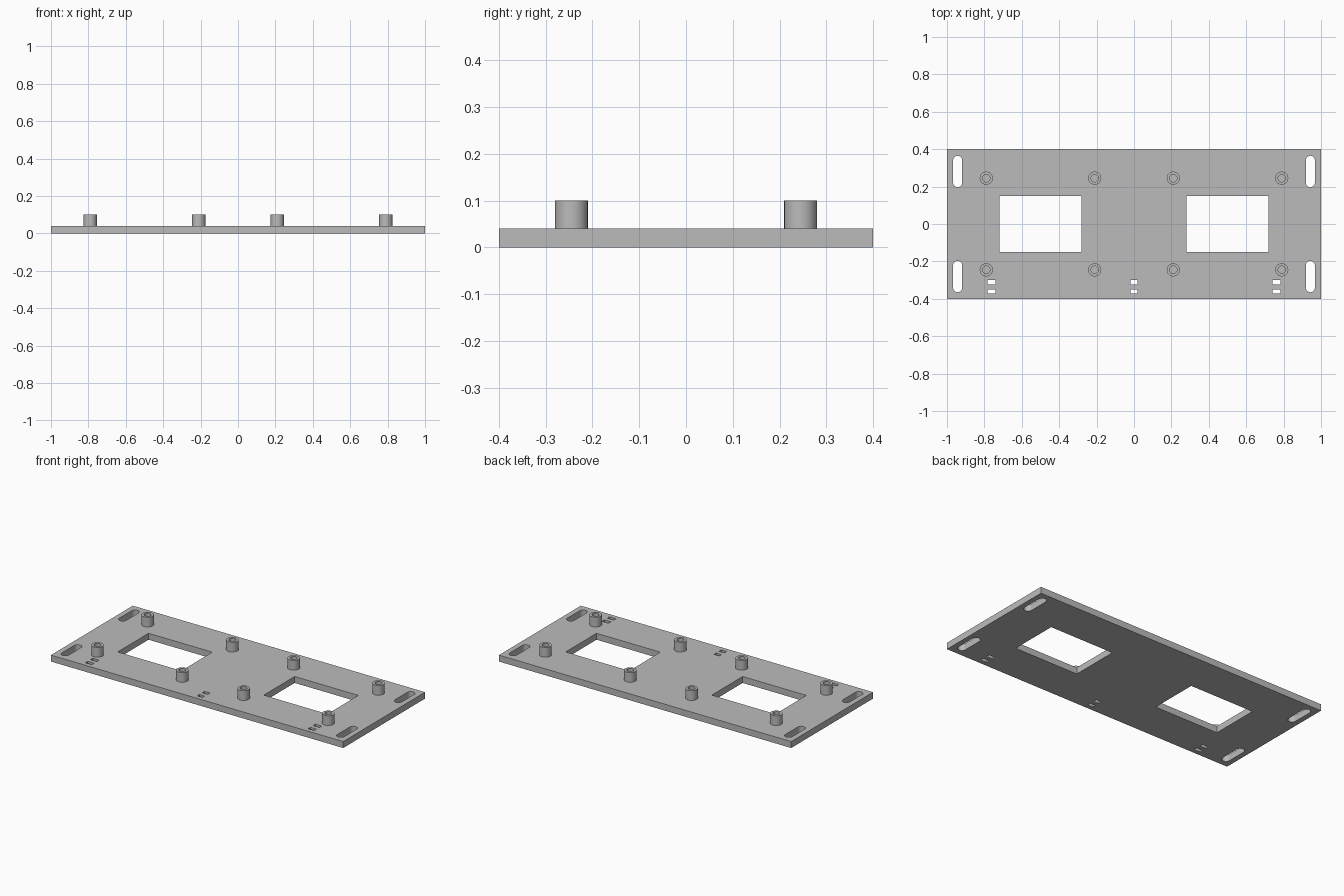
import bpy, bmesh, math
from mathutils import Matrix, Vector

if "Cube" in bpy.data.objects:
    bpy.data.objects.remove(bpy.data.objects["Cube"], do_unlink=True)

THICK, TOP = 0.04, 0.10

grey = bpy.data.materials.new("light grey")
grey.use_nodes = True
colour = (0.50, 0.50, 0.50, 1)
grey.diffuse_color = colour
grey.node_tree.nodes["Principled BSDF"].inputs["Base Color"].default_value = colour


def make_object(name, bm):
    bmesh.ops.recalc_face_normals(bm, faces=bm.faces)
    mesh = bpy.data.meshes.new(name)
    bm.to_mesh(mesh)
    bm.free()
    mesh.materials.append(grey)
    obj = bpy.data.objects.new(name, mesh)
    bpy.context.collection.objects.link(obj)
    return obj


def prism(bm, outline, z0, z1):
    face = bm.faces.new([bm.verts.new((x, y, z0)) for x, y in outline])
    up = bmesh.ops.extrude_face_region(bm, geom=[face])["geom"]
    bmesh.ops.translate(bm, vec=(0, 0, z1 - z0),
                        verts=[v for v in up if isinstance(v, bmesh.types.BMVert)])


def rect(cx, cy, w, d):
    return [(cx + sx * w / 2, cy + sy * d / 2)
            for sx, sy in ((-1, -1), (1, -1), (1, 1), (-1, 1))]


def slot(cx, cy, r, length, n=12):
    # Rounded slot running along y
    half = length / 2 - r
    return [(cx + r * math.cos(a + i * math.pi / n),
             cy + side * half + r * math.sin(a + i * math.pi / n))
            for side, a in ((1, 0), (-1, math.pi)) for i in range(n + 1)]


# Base plate
bm = bmesh.new()
prism(bm, rect(0, 0, 2, 0.8), 0, THICK)
plate = make_object("base_plate", bm)

# Openings: windows, corner mounting slots and paired cable tie holes
holes = [rect(s * 0.5, 0, 0.436, 0.302) for s in (-1, 1)]
holes += [slot(sx * 0.943, sy * 0.281, 0.024, 0.168) for sx in (-1, 1) for sy in (-1, 1)]
holes += [rect(x, y, w, 0.023) for x, w in ((-0.762, 0.044), (0, 0.036), (0.762, 0.044))
          for y in (-0.311, -0.361)]
bm = bmesh.new()
for outline in holes:
    prism(bm, outline, -0.05, THICK + 0.05)
cutter = make_object("opening_cutter", bm)
cutter.hide_render = True

cut = plate.modifiers.new("openings", "BOOLEAN")
cut.operation, cut.solver, cut.object = "DIFFERENCE", "EXACT", cutter
bpy.context.view_layer.objects.active = plate
bpy.ops.object.modifier_apply(modifier=cut.name)
bpy.data.objects.remove(cutter, do_unlink=True)

# Hollow standoffs, turned from one profile
bm = bmesh.new()
outer, bore = 0.035, 0.02
profile = [(0, THICK), (bore, THICK), (bore, TOP), (outer, TOP), (outer, THICK)]
verts = [bm.verts.new((r, 0, z)) for r, z in profile]
edges = [bm.edges.new(pair) for pair in zip(verts, verts[1:])]
bmesh.ops.spin(bm, geom=verts + edges, cent=(0, 0, 0), axis=(0, 0, 1),
               angle=math.tau, steps=32, use_merge=True)
bmesh.ops.remove_doubles(bm, verts=bm.verts, dist=0.0001)
first = make_object("standoff", bm)
for v in (first,):
    bpy.ops.object.select_all(action="DESELECT")
    v.select_set(True)
    bpy.context.view_layer.objects.active = v
    bpy.ops.object.shade_smooth_by_angle(angle=math.radians(30))

spots = [(x, y) for x in (-0.79, -0.21, 0.21, 0.79) for y in (-0.245, 0.245)]
for i, (x, y) in enumerate(spots):
    post = first if i == 0 else first.copy()
    if i:
        bpy.context.collection.objects.link(post)
    post.name = f"standoff_{i + 1}"
    post.location = (x, y, 0)
